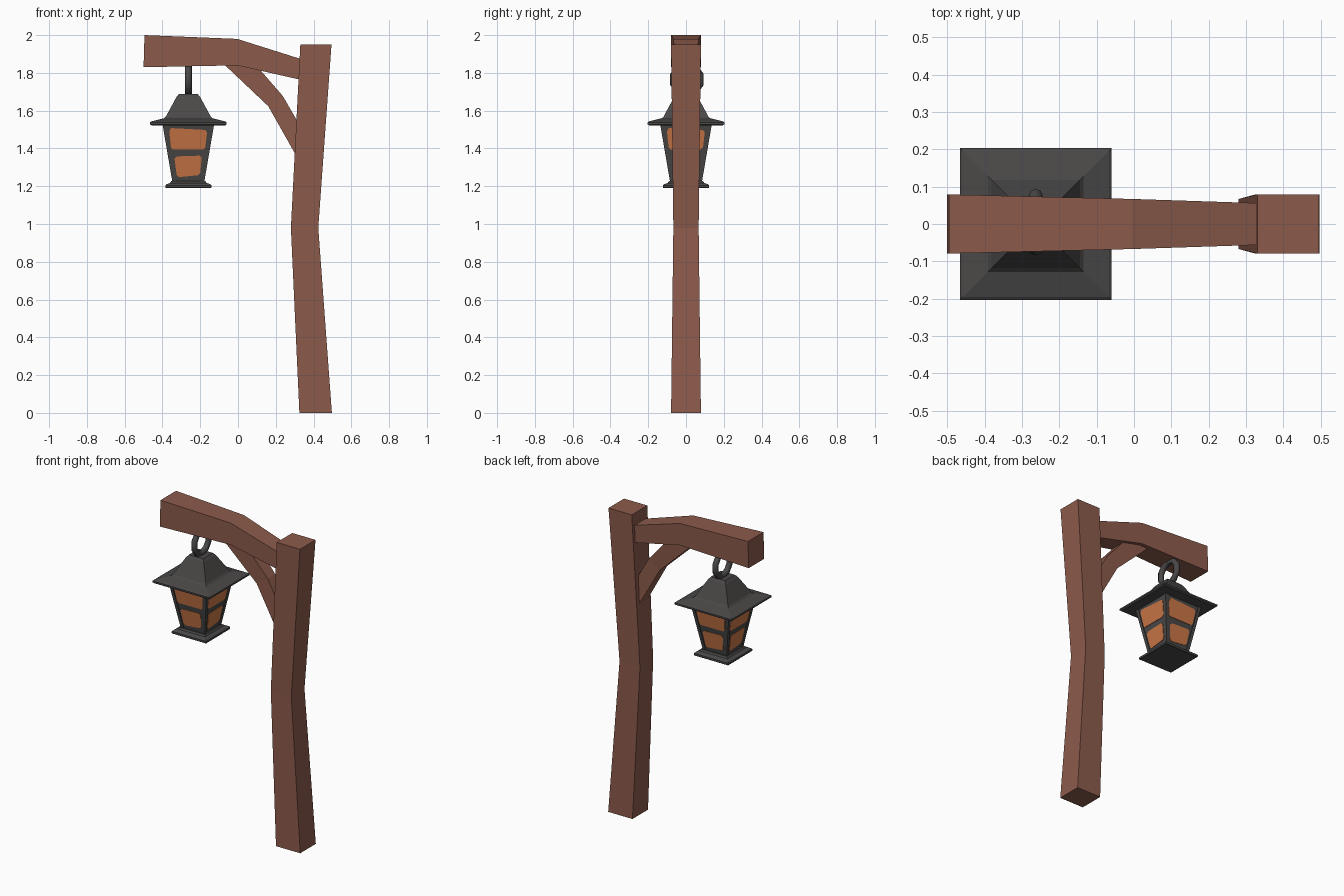
import bpy, bmesh, math
from mathutils import Vector, Matrix

if "Cube" in bpy.data.objects:
    bpy.data.objects.remove(bpy.data.objects["Cube"])


def material(name, rgb):
    m = bpy.data.materials.new(name)
    m.diffuse_color = (*rgb, 1)
    m.use_nodes = True
    m.node_tree.nodes["Principled BSDF"].inputs["Base Color"].default_value = m.diffuse_color
    return m


WOOD = material("brown wood", (0.262, 0.104, 0.070))
IRON = material("dark iron", (0.068, 0.065, 0.064))
GLASS = material("amber glass", (0.60, 0.185, 0.062))


def make(name, bm, mat):
    bmesh.ops.recalc_face_normals(bm, faces=bm.faces[:])
    me = bpy.data.meshes.new(name)
    bm.to_mesh(me)
    bm.free()
    ob = bpy.data.objects.new(name, me)
    bpy.context.collection.objects.link(ob)
    me.materials.append(mat)
    return ob


def loft(name, rings, mat):
    """Skin a list of equal-length closed rings and cap both ends."""
    bm = bmesh.new()
    vs = [[bm.verts.new(p) for p in r] for r in rings]
    n = len(vs[0])
    for a, b in zip(vs, vs[1:]):
        for i in range(n):
            j = (i + 1) % n
            bm.faces.new((a[i], a[j], b[j], b[i]))
    bm.faces.new(vs[0])
    bm.faces.new(vs[-1])
    return make(name, bm, mat)


def timber(name, sections):
    """Bent square timber: each section is two (x, z) edge points and a half depth."""
    rings = [[(x0, -d, z0), (x1, -d, z1), (x1, d, z1), (x0, d, z0)]
             for (x0, z0), (x1, z1), d in sections]
    return loft(name, rings, WOOD)


# Wooden post, arm and curved brace
timber("post", [((0.325, 0), (0.497, 0), 0.079),
                ((0.28, 0.98), (0.425, 0.98), 0.067),
                ((0.33, 1.95), (0.495, 1.95), 0.079)])
timber("arm", [((-0.50, 1.83), (-0.495, 2.0), 0.079),
               ((-0.005, 1.84), (-0.005, 1.98), 0.067),
               ((0.36, 1.757), (0.36, 1.865), 0.055)])
timber("brace", [((-0.10, 1.87), (0.07, 1.87), 0.045),
                 ((0.16, 1.624), (0.237, 1.678), 0.038),
                 ((0.335, 1.314), (0.38, 1.43), 0.045)])

# Lantern, built from square profiles around its own axis
CX = -0.263


def square_stack(name, profile):
    return loft(name, [[(CX + sx * h, sy * h, z) for sx, sy in
                        ((-1, -1), (1, -1), (1, 1), (-1, 1))] for h, z in profile], IRON)


square_stack("lantern_roof", [(0.195, 1.522), (0.203, 1.528), (0.203, 1.538), (0.196, 1.543),
                              (0.128, 1.56), (0.118, 1.57), (0.063, 1.672), (0.05, 1.688)])
square_stack("lantern_base", [(0.119, 1.19), (0.122, 1.193), (0.122, 1.205),
                              (0.115, 1.211), (0.097, 1.217), (0.09, 1.227)])

TOP, BOT = (0.132, 1.53), (0.078, 1.215)
square_stack("lantern_body", [BOT, TOP])


def wall(z):
    """Half width of the body at a height."""
    t = (z - BOT[1]) / (TOP[1] - BOT[1])
    return BOT[0] + t * (TOP[0] - BOT[0])


# Corner bars of the lantern
for sx in (-1, 1):
    for sy in (-1, 1):
        rings = []
        for h, z in (BOT, TOP):
            a, b = h - 0.016, h + 0.005
            rings.append([(CX + sx * p, sy * q, z) for p, q in ((a, a), (b, a), (b, b), (a, b))])
        loft("corner_bar", rings, IRON)

# Amber panes: chamfered plates, two on each side
UPPER = [(-0.092, 1.508), (0.09, 1.498), (0.099, 1.485), (0.090, 1.405),
         (0.078, 1.394), (-0.082, 1.394), (-0.092, 1.405), (-0.101, 1.49)]
LOWER = [(-0.06, 1.358), (0.062, 1.362), (0.071, 1.35), (0.063, 1.268),
         (0.05, 1.258), (-0.05, 1.248), (-0.062, 1.26), (-0.073, 1.345)]
for k in range(4):
    turn = Matrix.Translation((CX, 0, 0)) @ Matrix.Rotation(k * math.pi / 2, 4, 'Z')
    for name, outline in (("upper_pane", UPPER), ("lower_pane", LOWER)):
        loft(name, [[turn @ Vector((u, -wall(z) - off, z)) for u, z in outline]
                    for off in (-0.002, 0.003)], GLASS)

# Hanging ring
bpy.ops.mesh.primitive_torus_add(major_segments=10, minor_segments=8, major_radius=0.075,
                                 minor_radius=0.0185, location=(CX, 0.005, 1.765),
                                 rotation=(0, math.pi / 2, 0))
ring = bpy.context.object
ring.name = "hanging_ring"
ring.data.materials.append(IRON)
bpy.ops.object.shade_smooth_by_angle(angle=math.radians(50))
